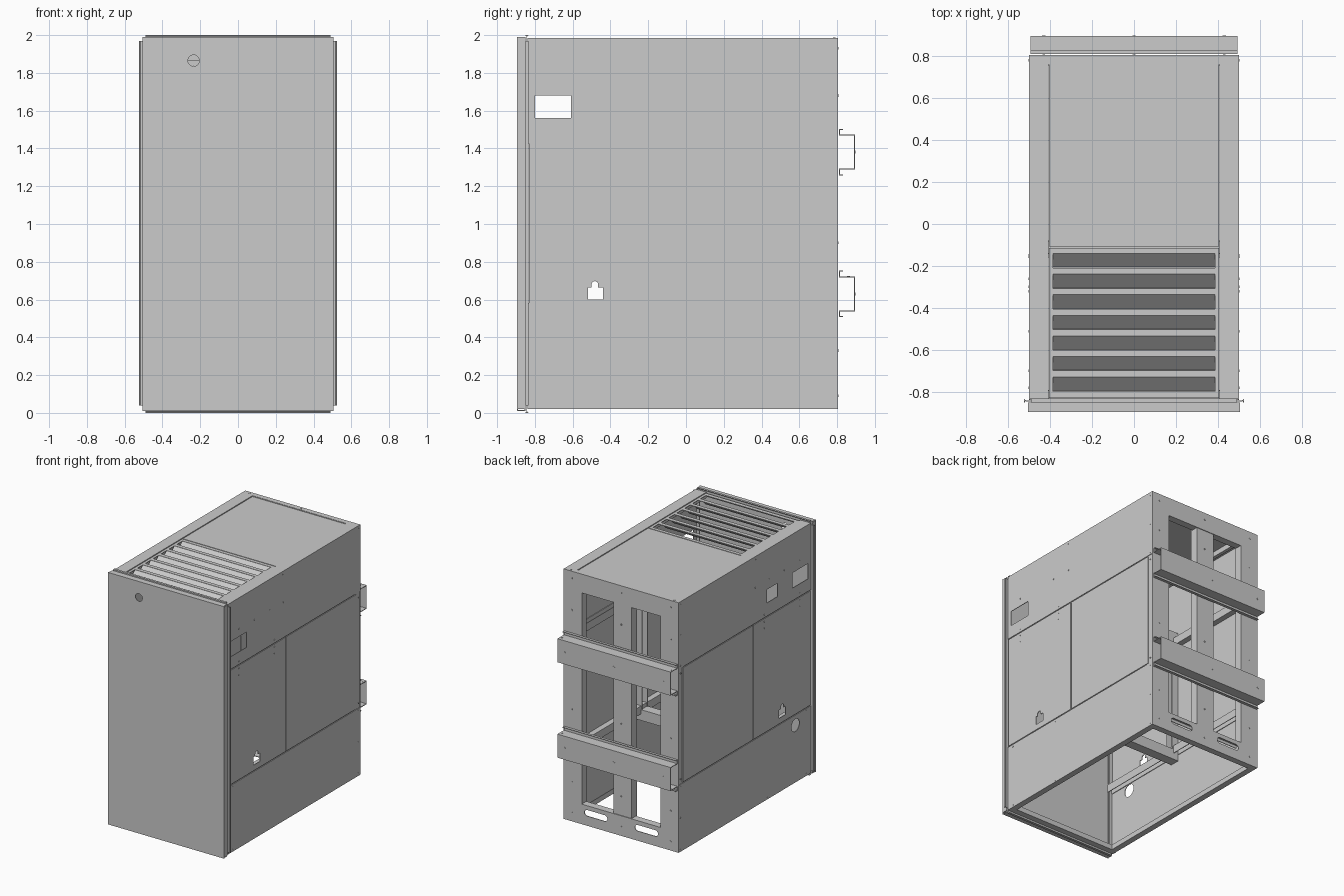
import bpy, bmesh, math
from mathutils import Matrix, Vector

if "Cube" in bpy.data.objects:
    bpy.data.objects.remove(bpy.data.objects["Cube"])

T = 0.005  # sheet thickness
AXES = {
    'side': ((0, 1, 0), (0, 0, 1), (1, 0, 0)),    # u=y v=z, offset along x
    'front': ((1, 0, 0), (0, 0, 1), (0, -1, 0)),  # u=x v=z, offset along -y
    'top': ((1, 0, 0), (0, 1, 0), (0, 0, 1)),
}


def link(name, mesh):
    ob = bpy.data.objects.new(name, mesh)
    bpy.context.collection.objects.link(ob)
    return ob


def rect(u0, u1, v0, v1):
    return [(u0, v0), (u1, v0), (u1, v1), (u0, v1)]


def arc(cu, cv, r, a0=0, a1=360, n=24):
    k = n if a1 - a0 == 360 else n + 1
    return [(cu + r * math.cos(math.radians(a0 + (a1 - a0) * i / n)),
             cv + r * math.sin(math.radians(a0 + (a1 - a0) * i / n))) for i in range(k)]


def slot(u0, u1, v, r):
    return arc(u1 - r, v, r, -90, 90, 8) + arc(u0 + r, v, r, 90, 270, 8)


def sheet(name, plane, offset, outline, holes=(), t=T):
    """Flat plate with cut-outs, made from a filled 2D curve."""
    cu = bpy.data.curves.new(name, 'CURVE')
    cu.dimensions, cu.fill_mode, cu.extrude = '2D', 'BOTH', t / 2
    for loop in [outline, *holes]:
        sp = cu.splines.new('POLY')
        sp.points.add(len(loop) - 1)
        for p, (u, v) in zip(sp.points, loop):
            p.co = (u, v, 0, 1)
        sp.use_cyclic_u = True
    tmp = link(name + "_tmp", cu)
    bpy.context.view_layer.update()
    me = bpy.data.meshes.new_from_object(tmp.evaluated_get(bpy.context.evaluated_depsgraph_get()))
    bpy.data.objects.remove(tmp)
    bpy.data.curves.remove(cu)
    m = Matrix(AXES[plane]).transposed().to_4x4()
    m.translation = Vector(AXES[plane][2]) * offset
    me.transform(m)
    for p in me.polygons:
        p.use_smooth = False
    return link(name, me)


def bend(name, axis, a, b, pts, closed=False, t=T):
    """Folded sheet: a polyline section run along an axis."""
    place = {'X': lambda p, s: (s, p[0], p[1]), 'Y': lambda p, s: (p[0], s, p[1]),
             'Z': lambda p, s: (p[0], p[1], s)}[axis]
    bm = bmesh.new()
    rows = [[bm.verts.new(place(p, s)) for p in pts] for s in (a, b)]
    n = len(pts)
    for i in range(n if closed else n - 1):
        j = (i + 1) % n
        bm.faces.new((rows[0][i], rows[0][j], rows[1][j], rows[1][i]))
    me = bpy.data.meshes.new(name)
    bm.to_mesh(me)
    bm.free()
    ob = link(name, me)
    mod = ob.modifiers.new("thickness", 'SOLIDIFY')
    mod.thickness, mod.offset, mod.use_even_offset = t, 0, True
    return ob


def screws(name, plane, offset, spots, r=0.006):
    for u, v in spots:
        sheet(name, plane, offset, arc(u, v, r, n=8), t=0.003)


# Front door: pan with lock hole and folded edges
sheet("door_face", 'front', 0.8925, rect(-.505, .505, .01, 1.99), [arc(-.235, 1.865, .03)])
for s in (1, -1):
    bend("door_side_fold", 'Z', .02, 1.985, [(s * .5025, -.893), (s * .5025, -.852), (s * .475, -.852)])
    bend("door_side_trim", 'Z', .04, 1.97, [(s * .47, -.843), (s * .515, -.843), (s * .522, -.838), (s * .522, -.85)])
for z, d in ((1.9875, 1), (.0125, -1)):
    bend("door_end_fold", 'X', -.5, .5, [(-.893, z), (-.852, z), (-.852, z - d * .03)])
    bend("door_end_trim", 'X', -.49, .49,
         [(-.843, z - d * .04), (-.843, z + d * .005), (-.838, z + d * .01), (-.85, z + d * .01)])

# Side panels: top, two middle, bottom on each side
notch = [(-.52, .6), (-.44, .6), (-.44, .665), (-.465, .665)] + \
    arc(-.4825, .68, .0175, 0, 180, 8) + [(-.5, .665), (-.52, .665)]
side_screws = [(y, z) for y in (-.78, -.3) for z in (.035, .53)] + \
    [(.78, z) for z in (.04, .285, .53, .59, 1.42, 1.48, 1.72, 1.96)] + \
    [(y, 1.74) for y in (-.7, -.51, -.32, -.15)] + [(-.155, 1.96)] + \
    [(y, z) for y in (-.7, -.26) for z in (1.38, 1.43, 1.485)]
for s in (1, -1):
    x = s * .4975
    windows = [rect(-.8, -.61, 1.56, 1.68)] + ([rect(-.42, -.29, 1.565, 1.67)] if s < 0 else [])
    port = [arc(-.645, .47, .05)] if s < 0 else []
    sheet("side_top_panel", 'side', x, rect(-.838, .805, 1.461, 1.985), windows)
    sheet("side_bottom_panel", 'side', x, rect(-.838, .805, .02, .549), port)
    sheet("side_front_door", 'side', x, rect(-.832, -.127, .556, 1.454), [notch])
    sheet("side_rear_door", 'side', x, rect(-.115, .754, .556, 1.454))
    screws("side_screw", 'side', s * .5005, side_screws)
    # Rails and posts behind the panel seams
    for z, d in ((.55, -1), (1.46, 1)):
        bend("side_seam_rail", 'Y', -.835, .8,
             [(s * .45, z + d * .03), (s * .45, z - d * .03), (s * .49, z - d * .03), (s * .49, z + d * .03)])
    bend("side_seam_post", 'Z', .55, 1.46,
         [(s * .44, -.155), (s * .49, -.155), (s * .49, -.087), (s * .44, -.087)])
    # Rear corner post, roof side rail and base side rail
    bend("rear_corner_post", 'Z', .02, 1.985, [(s * .4925, .74), (s * .4925, .803)])
    bend("roof_side_rail", 'Y', -.835, .805,
         [(s * .5, 1.9825), (s * .411, 1.9825), (s * .411, 1.94), (s * .435, 1.94)])
    bend("base_side_rail", 'Y', -.838, .805,
         [(s * .5, .0225), (s * .455, .0225), (s * .455, .06)])

# Rear frame: ring with fork slots, folded opening and centre post
sheet("rear_frame", 'front', -.8025, rect(-.5, .5, .02, 1.985),
      [rect(-.345, .345, .175, 1.84), slot(.12, .32, .12, .024), slot(-.32, -.12, .12, .024)])
for s in (1, -1):
    bend("rear_opening_fold", 'Z', .175, 1.84, [(s * .345, .805), (s * .345, .75), (s * .37, .75)])
for z, d in ((1.84, 1), (.175, -1)):
    bend("rear_opening_lip", 'X', -.345, .345, [(.805, z), (.75, z), (.75, z + d * .025)])
bend("rear_centre_post", 'Z', .15, 1.865,
     [(-.06, .735), (-.085, .735), (-.085, .797), (.07, .797), (.07, .735), (.045, .735)])
screws("rear_screw", 'front', -.806,
       [(x, z) for x in (-.43, 0, .43) for z in (.09, .33, .9, 1.68, 1.93)], .007)

# Rear stand-off rails: two hat channels
for z in (.54, 1.29):
    bend("rear_standoff_rail", 'X', -.492, .492,
         [(.83, z - .03), (.812, z - .03), (.812, z), (.8925, z), (.8925, z + .18),
          (.812, z + .18), (.812, z + .21), (.83, z + .21)])
    screws("rail_screw", 'front', -.8955, [(x, z + .09) for x in (-.43, 0, .43)], .008)
    screws("rail_end_hole_rim", 'top', z + .183, [(-.475, .86), (.475, .86)], .008)

# Roof: rear strip, plain panel and louvred vent
sheet("roof_rear_strip", 'top', 1.9825, rect(-.411, .411, .763, .805))
bend("roof_rear_fold", 'X', -.411, .411, [(.763, 1.9825), (.763, 1.94), (.785, 1.94)])
sheet("roof_panel", 'top', 1.978, rect(-.405, .405, -.108, .759))
bend("roof_cross_rail", 'X', -.44, .44, [(-.08, 1.965), (-.08, 1.93), (-.14, 1.93), (-.14, 1.965)])
vents = [-.175 - .098 * i for i in range(7)]
sheet("vent_frame", 'top', 1.978, rect(-.405, .405, -.828, -.114),
      [rect(-.385, .385, y - .034, y + .034) for y in vents])
for y in vents:
    bend("vent_blade", 'X', -.387, .387, [(y + .036, 1.978), (y - .03, 1.915), (y - .04, 1.915)], t=.004)
screws("roof_screw", 'top', 1.9855, [(x, .785) for x in (-.45, 0, .45)], .007)

# Base: front and rear flanges, inner cross beams
for y, d in ((-.838, 1), (.803, -1)):
    bend("base_end_rail", 'X', -.495, .495, [(y, .0225), (y + d * .045, .0225), (y + d * .045, .06)])
for z in (.47, 1.46):
    bend("inner_cross_beam", 'X', -.49, .49,
         [(-.16, z), (-.085, z), (-.085, z + .08), (-.16, z + .08)])
